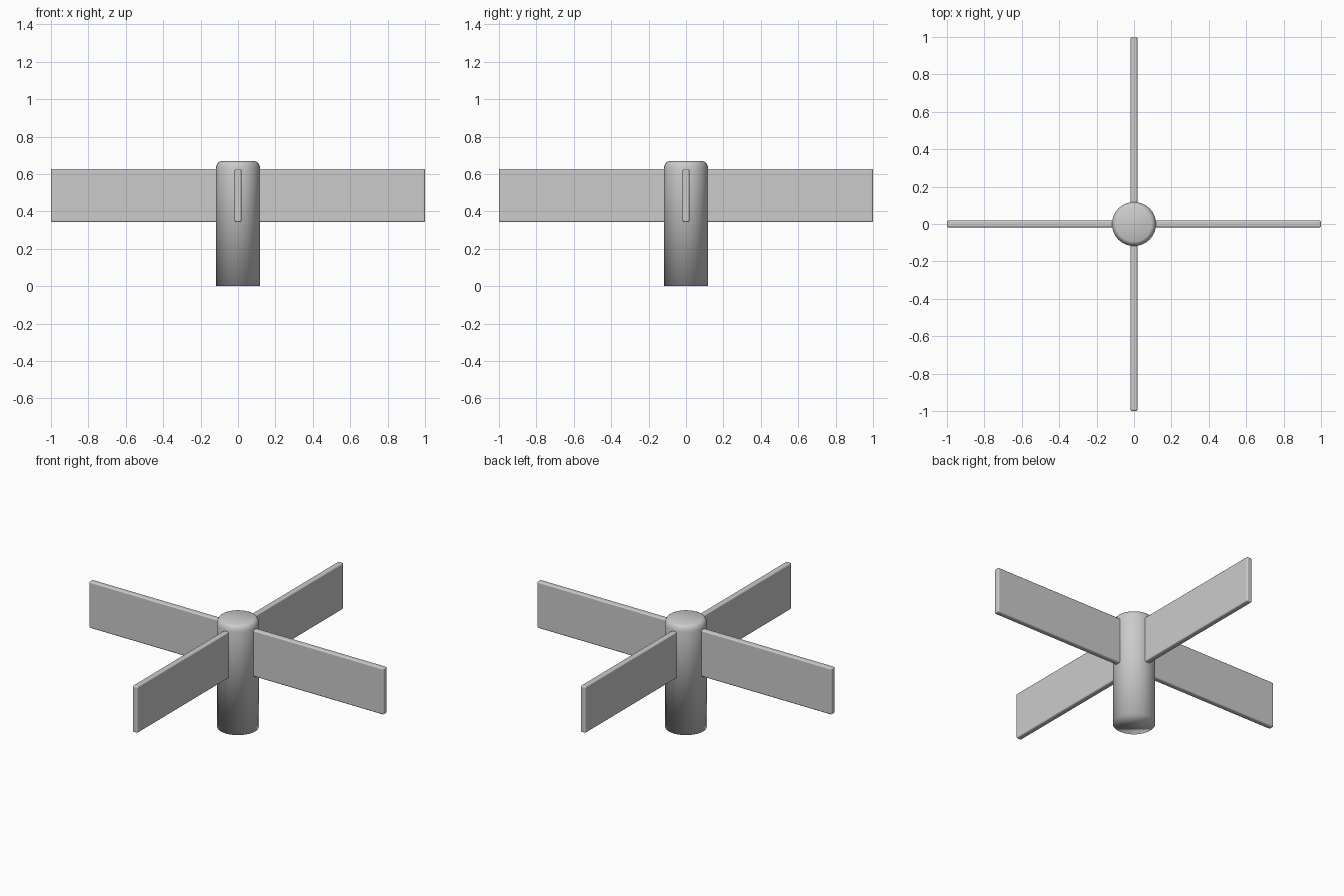
import bpy, bmesh, math

if "Cube" in bpy.data.objects:
    bpy.data.objects.remove(bpy.data.objects["Cube"])


def add_object(name, bm):
    bmesh.ops.recalc_face_normals(bm, faces=bm.faces)
    mesh = bpy.data.meshes.new(name)
    bm.to_mesh(mesh)
    bm.free()
    ob = bpy.data.objects.new(name, mesh)
    bpy.context.collection.objects.link(ob)
    for p in mesh.polygons:
        p.use_smooth = True
    return ob


# Hub: upright shaft with a rounded top rim
R, TOP = 0.118, 0.668
profile = [(R, 0), (R, 0.632), (0.114, 0.648), (0.107, 0.661), (0.094, TOP)]
SIDES = 32
bm = bmesh.new()
rings = [[bm.verts.new((r * math.cos(math.tau * i / SIDES),
                        r * math.sin(math.tau * i / SIDES), z))
          for i in range(SIDES)] for r, z in profile]
for a, b in zip(rings, rings[1:]):
    for i in range(SIDES):
        j = (i + 1) % SIDES
        bm.faces.new((a[i], a[j], b[j], b[i]))
bm.faces.new(rings[0])
bm.faces.new(rings[-1])
add_object("hub", bm)


# Blades: four flat upright boards with softened edges, rooted in the hub
def blade(name, angle, inner=0.06, outer=1.0, z0=0.342, z1=0.627, thick=0.036):
    bm = bmesh.new()
    bmesh.ops.create_cube(bm, size=1)
    for v in bm.verts:
        v.co.x = inner + (v.co.x + 0.5) * (outer - inner)
        v.co.y *= thick
        v.co.z = z0 + (v.co.z + 0.5) * (z1 - z0)
    ob = add_object(name, bm)
    ob.rotation_euler.z = angle
    bevel = ob.modifiers.new("soft_edges", 'BEVEL')
    bevel.width = 0.009
    bevel.segments = 3
    bevel.harden_normals = True


for k, side in enumerate(("right", "back", "left", "front")):
    blade(side + "_blade", k * math.pi / 2)
